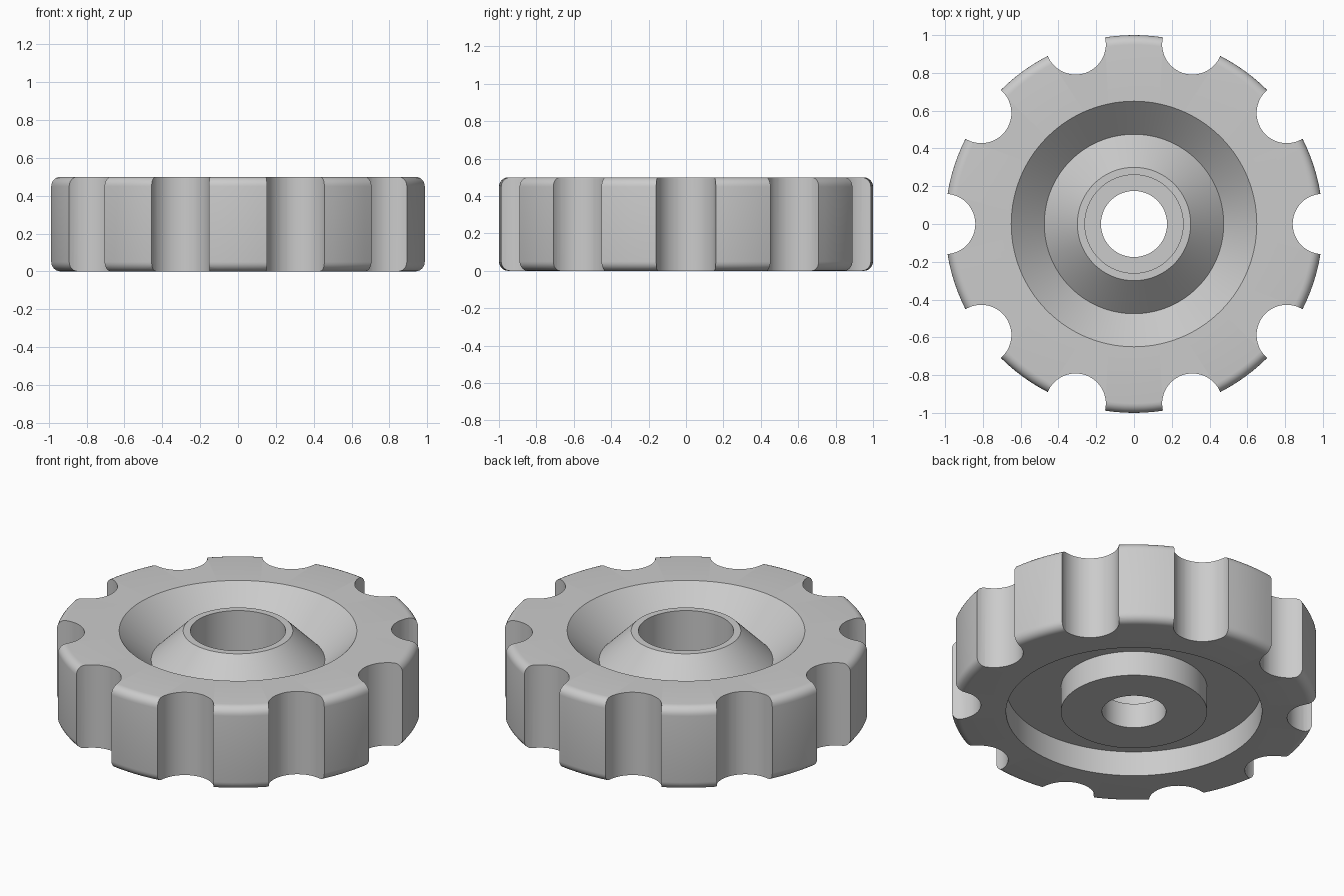
import bpy, bmesh, math
from mathutils import Matrix

if "Cube" in bpy.data.objects:
    bpy.data.objects.remove(bpy.data.objects["Cube"])

SEG = 120
NOTCHES = 10

grey = bpy.data.materials.new("plain grey")
grey.diffuse_color = (0.6, 0.6, 0.6, 1)
grey.use_nodes = True
grey.node_tree.nodes["Principled BSDF"].inputs["Base Color"].default_value = grey.diffuse_color


def finish(name, bm):
    bmesh.ops.recalc_face_normals(bm, faces=bm.faces)
    me = bpy.data.meshes.new(name)
    bm.to_mesh(me)
    bm.free()
    me.materials.append(grey)
    ob = bpy.data.objects.new(name, me)
    bpy.context.collection.objects.link(ob)
    return ob


def revolve(name, profile):
    bm = bmesh.new()
    rings = []
    for r, z in profile:
        rings.append([bm.verts.new((r * math.cos(math.tau * i / SEG),
                                    r * math.sin(math.tau * i / SEG), z))
                      for i in range(SEG)])
    for a, b in zip(rings, rings[1:] + rings[:1]):
        for i in range(SEG):
            j = (i + 1) % SEG
            bm.faces.new((a[i], a[j], b[j], b[i]))
    return finish(name, bm)


def fillet(r, z, start, rad=0.05, steps=6):
    return [(r + rad * math.cos(start + math.pi / 2 * k / steps),
             z + rad * math.sin(start + math.pi / 2 * k / steps))
            for k in range(steps + 1)]


# Knob body: stepped bore, V groove on top, boss in a recess underneath
profile = [(0.175, 0), (0.39, 0), (0.39, 0.15), (0.68, 0.15), (0.68, 0)]
profile = [(0.175, 0), (0.40, 0), (0.40, 0.15), (0.70, 0.15), (0.70, 0)]
profile += fillet(0.95, 0.05, -math.pi / 2)
profile += fillet(0.95, 0.45, 0)
profile += [(0.65, 0.5), (0.475, 0.325), (0.30, 0.5),
            (0.26, 0.5), (0.26, 0.15), (0.175, 0.15)]
knob = revolve("knob_body", profile)

# Finger notches cut around the rim
bm = bmesh.new()
for k in range(NOTCHES):
    turn = Matrix.Rotation(math.tau * k / NOTCHES, 4, 'Z')
    bmesh.ops.create_cone(bm, cap_ends=True, segments=48, radius1=0.16,
                          radius2=0.16, depth=1,
                          matrix=turn @ Matrix.Translation((1.0, 0, 0.25)))
cutter = finish("notch_cutter", bm)
cutter.hide_render = True

mod = knob.modifiers.new("notches", 'BOOLEAN')
mod.operation = 'DIFFERENCE'
mod.solver = 'EXACT'
mod.object = cutter
bpy.context.view_layer.objects.active = knob
bpy.ops.object.select_all(action='DESELECT')
knob.select_set(True)
bpy.ops.object.modifier_apply(modifier=mod.name)
bpy.data.objects.remove(cutter)

# Smooth curved walls, sharp edges
bpy.ops.object.shade_smooth_by_angle(angle=math.radians(30))
